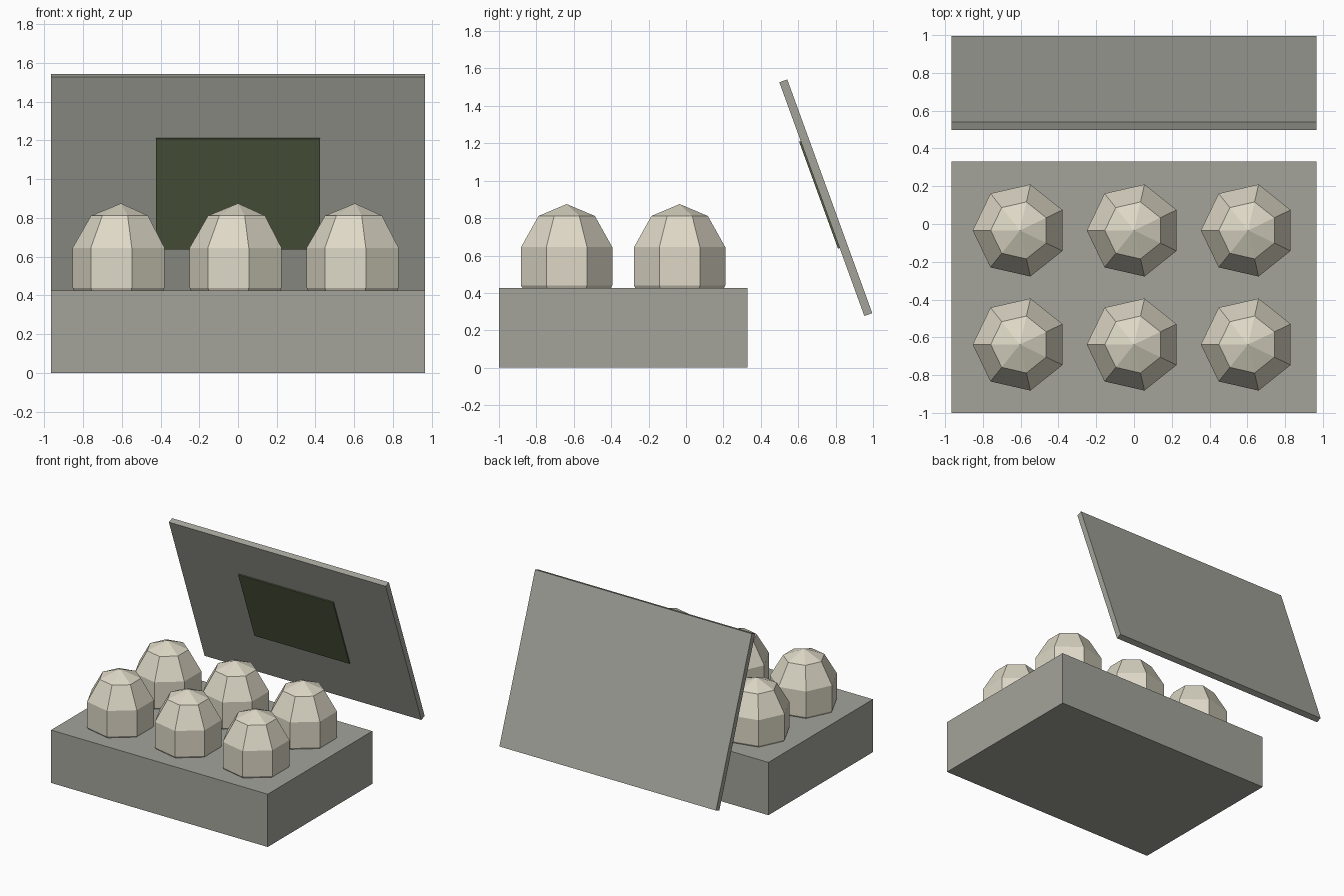
import bpy, bmesh, math
from mathutils import Matrix, Vector

if "Cube" in bpy.data.objects:
    bpy.data.objects.remove(bpy.data.objects["Cube"])


def material(name, rgb):
    m = bpy.data.materials.new(name)
    m.diffuse_color = (*rgb, 1)
    m.use_nodes = True
    m.node_tree.nodes["Principled BSDF"].inputs["Base Color"].default_value = m.diffuse_color
    return m


GREY = material("carton grey", (0.37, 0.37, 0.33))
CREAM = material("egg cream", (0.725, 0.685, 0.565))
GREEN = material("dark green", (0.087, 0.108, 0.055))


def add_object(name, bm, mat):
    bmesh.ops.recalc_face_normals(bm, faces=bm.faces)
    mesh = bpy.data.meshes.new(name)
    bm.to_mesh(mesh)
    bm.free()
    mesh.materials.append(mat)
    obj = bpy.data.objects.new(name, mesh)
    bpy.context.collection.objects.link(obj)
    return obj


def box(name, size, centre, mat, tilt=0.0):
    bm = bmesh.new()
    bmesh.ops.create_cube(bm, size=1)
    bmesh.ops.scale(bm, vec=size, verts=bm.verts)
    obj = add_object(name, bm, mat)
    obj.location = centre
    obj.rotation_euler.x = tilt
    return obj


def egg(name, centre, radius, height, sides=7, rings=5):
    # Faceted ball, one corner pointing to -x
    bm = bmesh.new()
    top = bm.verts.new((0, 0, height))
    bottom = bm.verts.new((0, 0, -height))
    loops = []
    for i in range(1, rings):
        a = math.pi * i / rings
        loops.append([bm.verts.new((radius * math.sin(a) * math.cos(t),
                                    radius * math.sin(a) * math.sin(t),
                                    height * math.cos(a)))
                      for t in (math.pi + math.tau * k / sides for k in range(sides))])
    for k in range(sides):
        n = (k + 1) % sides
        bm.faces.new((top, loops[0][k], loops[0][n]))
        bm.faces.new((bottom, loops[-1][n], loops[-1][k]))
        for a, b in zip(loops, loops[1:]):
            bm.faces.new((a[k], b[k], b[n], a[n]))
    add_object(name, bm, CREAM).location = centre


# Carton tray
box("tray", (1.93, 1.33, 0.425), (0, -0.335, 0.2125), GREY)

# Two rows of three eggs, sunk into the tray
for row, y in enumerate((-0.638, -0.034)):
    for col, x in enumerate((-0.604, 0, 0.604)):
        egg(f"egg_{row + 1}_{col + 1}", (x, y, 0.542), 0.263, 0.333)

# Tilted lid with a label plate on its inner side
TILT = math.radians(20)
LID_CENTRE = Vector((0, 0.7475, 0.909))
LID_THICK = 0.045
box("lid", (1.93, LID_THICK, 1.33), LID_CENTRE, GREY, TILT)
offset = Matrix.Rotation(TILT, 3, 'X') @ Vector((0, -LID_THICK / 2 - 0.0045, 0.026))
box("label_plate", (0.845, 0.0095, 0.608), LID_CENTRE + offset, GREEN, TILT)
